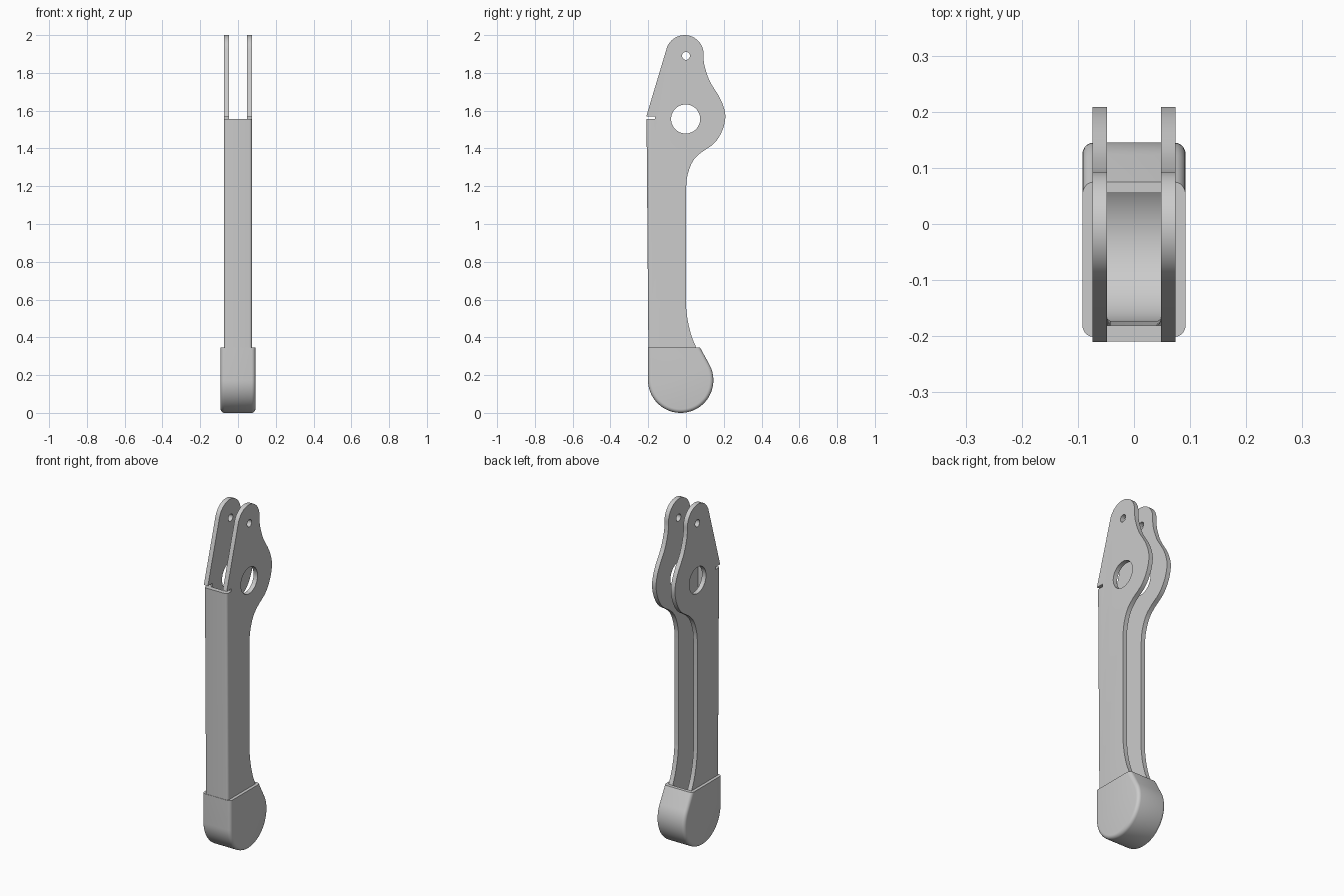
import bpy, bmesh
from math import sin, cos, radians
from mathutils import Vector

cube = bpy.data.objects.get("Cube")
if cube:
    bpy.data.objects.remove(cube)

mat = bpy.data.materials.new("plain_grey")
mat.use_nodes = True
grey = (0.6, 0.6, 0.6, 1)
mat.diffuse_color = grey
mat.node_tree.nodes["Principled BSDF"].inputs["Base Color"].default_value = grey


def arc(cy, cz, r, a0, a1, n):
    """Points on an arc in the side plane, angles in degrees."""
    angles = [radians(a0 + (a1 - a0) * i / n) for i in range(n + 1)]
    return [(cy + r * cos(a), cz + r * sin(a)) for a in angles]


def spline(points, steps=6):
    """Smooth curve through the points."""
    p = [Vector(q) for q in points]
    p = [2 * p[0] - p[1]] + p + [2 * p[-1] - p[-2]]
    out = []
    for a, b, c, d in zip(p, p[1:], p[2:], p[3:]):
        for i in range(steps):
            t = i / steps
            out.append(tuple(0.5 * (2 * b + (c - a) * t + (2 * a - 5 * b + 4 * c - d) * t * t
                                    + (3 * b - a - 3 * c + d) * t ** 3)))
    return out + [tuple(points[-1])]


def extrude(name, outline, half_width, bevel=0, rule=None):
    """Side outline extruded across x; rule picks the rim edges to round."""
    bm = bmesh.new()
    face = bm.faces.new([bm.verts.new((-half_width, y, z)) for y, z in outline])
    moved = bmesh.ops.extrude_face_region(bm, geom=[face])["geom"]
    verts = [v for v in moved if isinstance(v, bmesh.types.BMVert)]
    bmesh.ops.translate(bm, verts=verts, vec=(2 * half_width, 0, 0))
    bmesh.ops.recalc_face_normals(bm, faces=bm.faces)
    if bevel:
        edges = [e for e in bm.edges
                 if abs(e.verts[0].co.x - e.verts[1].co.x) < 1e-6 and rule(*e.verts)]
        bmesh.ops.bevel(bm, geom=edges, offset=bevel, offset_type='OFFSET',
                        segments=5, profile=0.5, affect='EDGES')
    mesh = bpy.data.meshes.new(name)
    bm.to_mesh(mesh)
    bm.free()
    mesh.materials.append(mat)
    obj = bpy.data.objects.new(name, mesh)
    bpy.context.collection.objects.link(obj)
    return obj


def finish(obj, cutters):
    """Cut, apply and shade."""
    bpy.ops.object.select_all(action='DESELECT')
    bpy.context.view_layer.objects.active = obj
    obj.select_set(True)
    for cutter in cutters:
        mod = obj.modifiers.new("cut", 'BOOLEAN')
        mod.operation, mod.solver, mod.object = 'DIFFERENCE', 'EXACT', cutter
        bpy.ops.object.modifier_apply(modifier=mod.name)
    bpy.ops.object.shade_smooth_by_angle(angle=radians(30))


# Lever channel: side outline with the front slot, rounded front corners
back_edge = spline([(0.092, 1.88), (0.1, 1.83), (0.127, 1.754), (0.175, 1.675), (0.2, 1.617),
                    (0.208, 1.56), (0.19, 1.49), (0.148, 1.426), (0.074, 1.373),
                    (0.032, 1.325), (0.006, 1.25), (0, 1.18)])
foot_edge = spline([(0, 0.56), (0.01, 0.484), (0.03, 0.405), (0.055, 0.345), (0.06, 0.335)])
front_edge = [(-0.199, 0.335), (-0.209, 1.555), (-0.165, 1.555), (-0.165, 1.57), (-0.21, 1.57)]
crown = arc(-0.007, 1.9, 0.1, 166, 0, 20)
lever = extrude("lever_channel", front_edge + crown + back_edge + foot_edge, 0.074, 0.014,
                lambda a, b: max(a.co.y, b.co.y) < -0.19 and max(a.co.z, b.co.z) < 1.56)

# Foot cap: round bottom, slanted back, flat top
cap_outline = [(-0.201, 0.345)] + arc(-0.028, 0.173, 0.173, 180, 389, 48) + [(0.075, 0.345)]
cap = extrude("foot_cap", cap_outline, 0.092, 0.02,
              lambda a, b: min(a.co.z, b.co.z) < 0.34)

# Cutters: hollow between the plates, pivot hole and pin hole
cavity_outline = ([(-0.3, 2.2), (-0.3, 1.56), (-0.181, 1.56), (-0.173, 0.3)]
                  + arc(-0.028, 0.173, 0.145, 180, 389, 40)
                  + [(0.055, 0.345), (0.055, 0.4), (0.4, 0.6), (0.4, 2.2)])
cavity = extrude("cavity_cutter", cavity_outline, 0.048, 0.008,
                 lambda a, b: max(a.co.y, b.co.y) < -0.17 and min(a.co.y, b.co.y) > -0.2
                 and abs(a.co.z - b.co.z) > 0.1)
pivot = extrude("pivot_cutter", arc(-0.002, 1.556, 0.077, 0, 352.5, 47), 0.2)
pin = extrude("pin_cutter", arc(0, 1.89, 0.021, 0, 345, 23), 0.2)

finish(lever, [cavity, pivot, pin])
finish(cap, [cavity])
for helper in (cavity, pivot, pin):
    bpy.data.objects.remove(helper)
